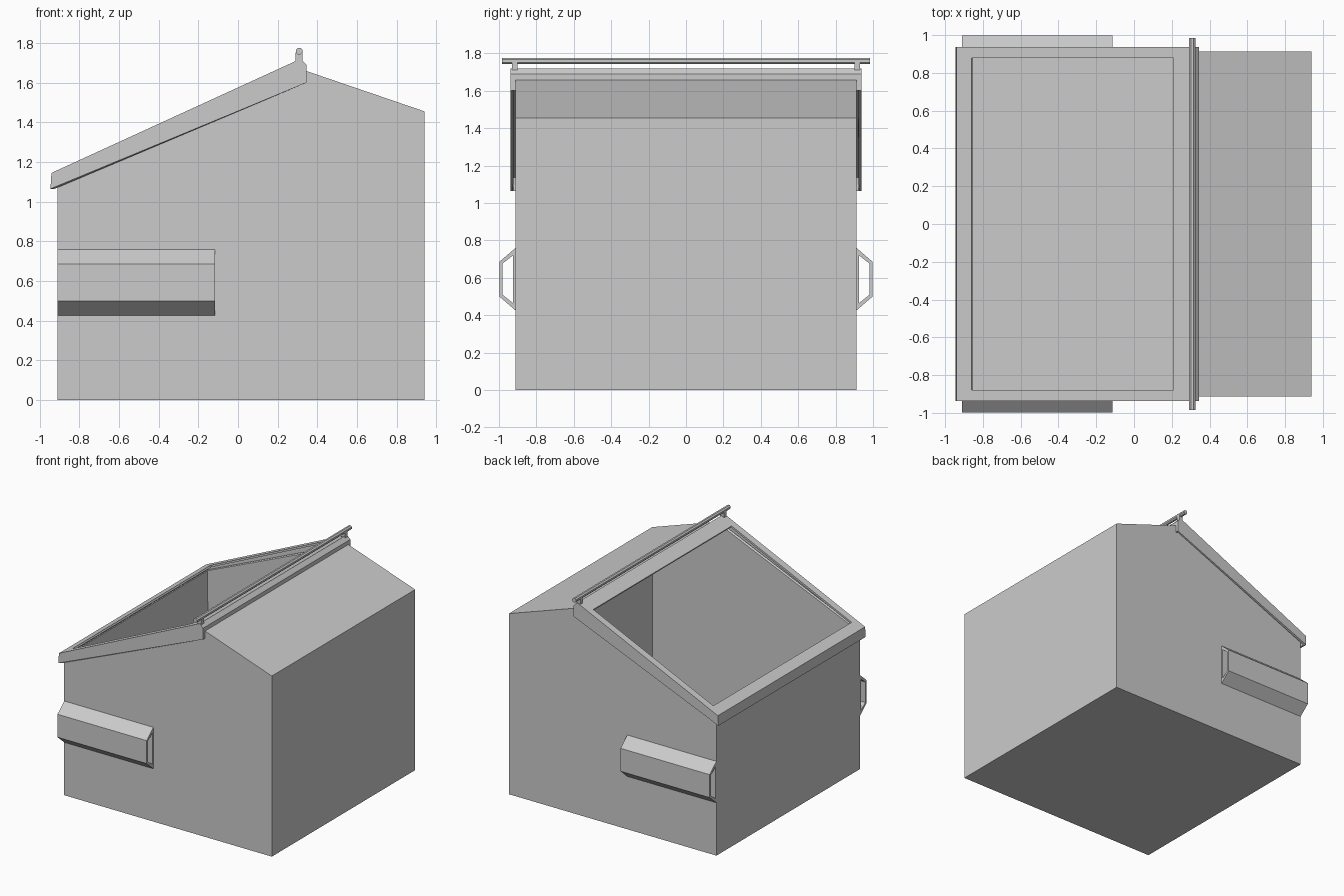
import bpy, bmesh, math
from mathutils import Matrix, Vector

if "Cube" in bpy.data.objects:
    bpy.data.objects.remove(bpy.data.objects["Cube"], do_unlink=True)

steel = bpy.data.materials.new("grey_steel")
steel.use_nodes = True
colour = (0.6, 0.6, 0.6, 1)
steel.diffuse_color = colour
steel.node_tree.nodes["Principled BSDF"].inputs["Base Color"].default_value = colour


def finish(name, bm, thickness=0):
    """Turn a bmesh into a flat-shaded object, optionally given sheet thickness."""
    mesh = bpy.data.meshes.new(name)
    bm.to_mesh(mesh)
    bm.free()
    mesh.materials.append(steel)
    obj = bpy.data.objects.new(name, mesh)
    bpy.context.collection.objects.link(obj)
    if thickness:
        mod = obj.modifiers.new("sheet", "SOLIDIFY")
        mod.thickness = thickness
        mod.offset = -1
        mod.use_even_offset = True
    return obj


def bridge(bm, a, b):
    """Join two closed loops of vertices with quads."""
    n = len(a)
    return [bm.faces.new((a[i], a[(i + 1) % n], b[(i + 1) % n], b[i])) for i in range(n)]


def loop(bm, points):
    return [bm.verts.new(p) for p in points]


# Hopper body: side profile swept across the width, sloping mouth left open
HALF = 0.912
profile = [(-0.91, 0), (0.94, 0), (0.94, 1.455), (0.34, 1.66), (-0.91, 1.12)]
bm = bmesh.new()
front = loop(bm, [(x, -HALF, z) for x, z in profile])
back = loop(bm, [(x, HALF, z) for x, z in profile])
walls = bridge(bm, front, back)
bm.faces.new(front)
bm.faces.new(back[::-1])
bmesh.ops.recalc_face_normals(bm, faces=bm.faces[:])
bmesh.ops.delete(bm, geom=[walls[3]], context="FACES_ONLY")
finish("hopper_body", bm, 0.012)


# Sloping rim: a folded frame made of four stacked rectangular loops
def rectangle(x0, z0, x1, z1, y):
    return [(x0, -y, z0), (x1, -y, z1), (x1, y, z1), (x0, y, z0)]


def slope(x):
    return 1.145 + (x + 0.94) * 0.458


bm = bmesh.new()
rings = [
    loop(bm, rectangle(-0.86, slope(-0.86), 0.21, slope(0.21), 0.88)),
    loop(bm, rectangle(-0.94, slope(-0.94), 0.315, slope(0.315), 0.937)),
    loop(bm, rectangle(-0.943, 1.10, 0.345, 1.69, 0.937)),
    loop(bm, rectangle(-0.945, 1.065, 0.345, 1.6, 0.937)),
]
for upper, lower in zip(rings, rings[1:]):
    bridge(bm, lower, upper)
finish("mouth_rim", bm, 0.015)

# Fork pockets: hollow trapezoid sleeves on both sides
outer = [(0.911, 0.425), (0.998, 0.5), (0.998, 0.685), (0.911, 0.76)]
inner = [(0.925, 0.465), (0.982, 0.51), (0.982, 0.675), (0.925, 0.72)]
for side, name in ((-1, "front_fork_pocket"), (1, "back_fork_pocket")):
    bm = bmesh.new()
    o0, o1, i0, i1 = [
        loop(bm, [(x, side * y, z) for y, z in section])
        for section in (outer, inner) for x in (-0.91, -0.115)
    ]
    for a, b in ((o0, o1), (o1, i1), (i1, i0), (i0, o0)):
        bridge(bm, a, b)
    bmesh.ops.recalc_face_normals(bm, faces=bm.faces[:])
    finish(name, bm)

# Lid hinge rail along the top of the rim
RAIL_X, RAIL_Z = 0.308, 1.759
bm = bmesh.new()
bmesh.ops.create_cone(
    bm, cap_ends=True, segments=8, radius1=0.018, radius2=0.018, depth=1.97,
    matrix=Matrix.Translation((RAIL_X, 0, RAIL_Z))
    @ Matrix.Rotation(math.pi / 2, 4, "X") @ Matrix.Rotation(math.pi / 8, 4, "Z"))
finish("hinge_rail", bm)

# Posts holding the rail
for side, name in ((-1, "front_rail_post"), (1, "back_rail_post")):
    bm = bmesh.new()
    bmesh.ops.create_cube(
        bm, size=1, matrix=Matrix.Translation((RAIL_X, side * 0.915, 1.722))
        @ Matrix.Diagonal(Vector((0.034, 0.03, 0.06, 1))))
    finish(name, bm)
